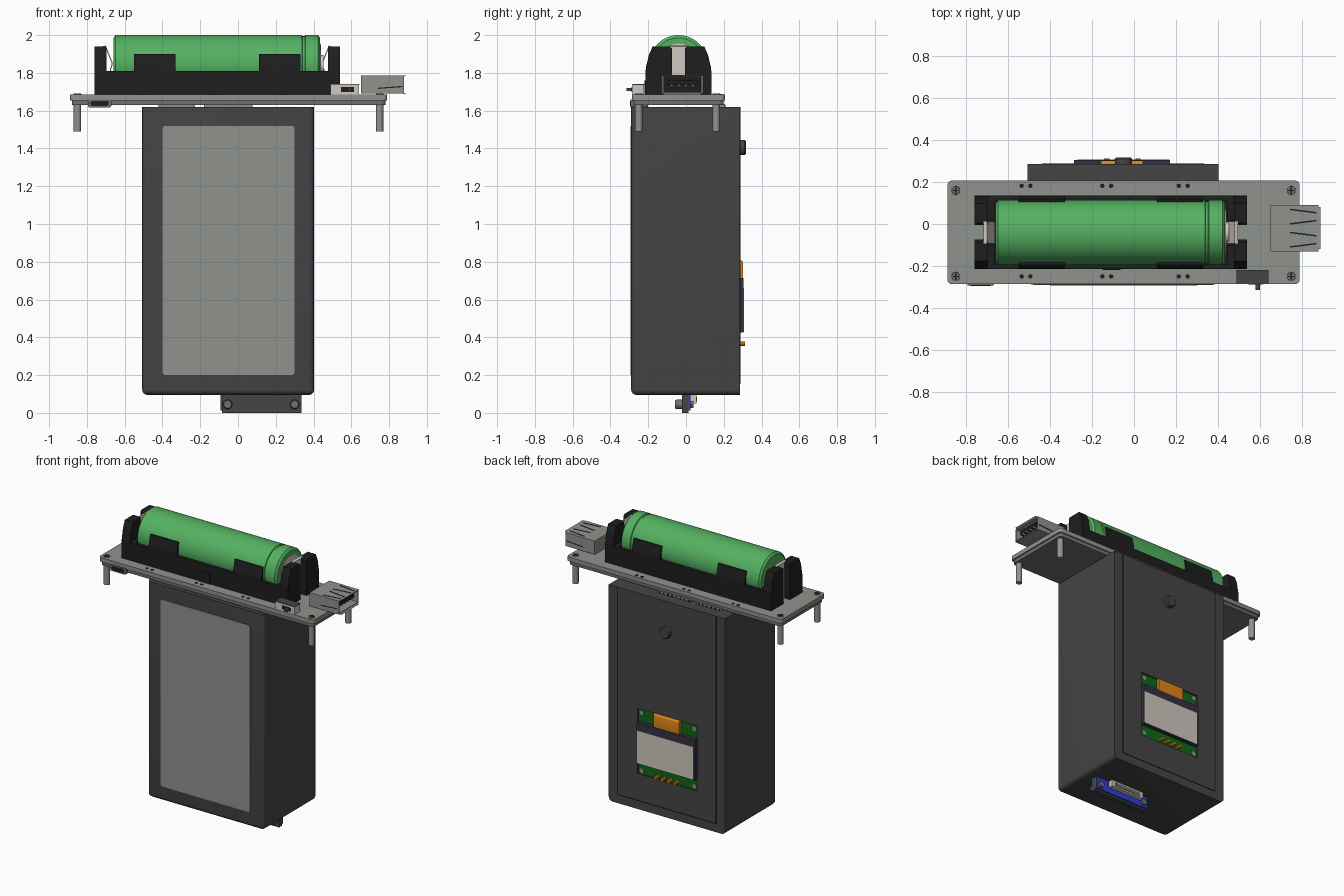
import bpy, bmesh, math
from mathutils import Matrix, Vector

cube = bpy.data.objects.get("Cube")
if cube:
    bpy.data.objects.remove(cube, do_unlink=True)


def material(name, r, g, b):
    m = bpy.data.materials.new(name)
    m.use_nodes = True
    m.diffuse_color = (r, g, b, 1)
    m.node_tree.nodes["Principled BSDF"].inputs["Base Color"].default_value = (r, g, b, 1)
    return m


CASE = material("dark grey plastic", .06, .06, .06)
BLACK = material("black plastic", .013, .013, .014)
GREY = material("light grey", .28, .29, .27)
MID = material("mid grey", .16, .16, .16)
GREEN = material("battery green", .09, .44, .12)
BEIGE = material("pale metal", .64, .58, .53)
BLUE = material("blue board", .03, .05, .6)
PCB = material("circuit green", .005, .13, .01)
ORANGE = material("orange film", .75, .24, .01)
GLASS = material("dark violet glass", .035, .03, .055)


def finish(name, bm, mat, smooth=False):
    bmesh.ops.recalc_face_normals(bm, faces=bm.faces)
    mesh = bpy.data.meshes.new(name)
    bm.to_mesh(mesh)
    bm.free()
    mesh.materials.append(mat)
    ob = bpy.data.objects.new(name, mesh)
    bpy.context.collection.objects.link(ob)
    if smooth:
        bpy.ops.object.select_all(action='DESELECT')
        ob.select_set(True)
        bpy.context.view_layer.objects.active = ob
        bpy.ops.object.shade_smooth_by_angle(angle=math.radians(35))
    return ob


def box(name, x, y, z, mat, bevel=0, pick=None):
    """Box from (min, max) pairs; pick chooses the edges to round."""
    bm = bmesh.new()
    size = [b - a for a, b in (x, y, z)]
    mid = Vector([(a + b) / 2 for a, b in (x, y, z)])
    bmesh.ops.create_cube(bm, size=1, matrix=Matrix.Translation(mid) @ Matrix.Diagonal((*size, 1)))
    if bevel:
        edges = [e for e in bm.edges if pick is None or pick(*[v.co for v in e.verts])]
        bmesh.ops.bevel(bm, geom=edges, offset=bevel, segments=4, affect='EDGES', profile=.5)
    return finish(name, bm, mat, bool(bevel))


def prism(name, pts, axis, lo, hi, mat):
    """Extrude a 2D outline along an axis; the other two axes stay in order."""
    bm = bmesh.new()

    def place(p, t):
        c = list(p)
        c.insert(axis, t)
        return bm.verts.new(c)
    face = bm.faces.new([place(p, lo) for p in pts])
    step = Vector((0, 0, 0))
    step[axis] = hi - lo
    new = bmesh.ops.extrude_face_region(bm, geom=[face])["geom"]
    bmesh.ops.translate(bm, vec=step, verts=[v for v in new if isinstance(v, bmesh.types.BMVert)])
    return finish(name, bm, mat)


def lathe(name, pts, axis, centre, mat, sides=24):
    """Spin (position, radius) points about an axis through centre."""
    bm = bmesh.new()
    rings = []
    for t, r in pts:
        ring = []
        for i in range(sides):
            a = math.tau * i / sides
            c = [centre[0] + r * math.cos(a), centre[1] + r * math.sin(a)]
            c.insert(axis, t)
            ring.append(bm.verts.new(c))
        rings.append(ring)
    for a, b in zip(rings, rings[1:]):
        for i in range(sides):
            j = (i + 1) % sides
            bm.faces.new((a[i], a[j], b[j], b[i]))
    bm.faces.new(rings[0])
    bm.faces.new(rings[-1])
    return finish(name, bm, mat, True)


def along(axis):
    return lambda a, b: abs(a[axis] - b[axis]) > 1e-4


# Case with rounded front and bottom, sharp back and top
case = box("case", (-.507, .403), (-.29, .287), (.095, 1.62), CASE, .028,
           lambda a, b: not (a.y > .2 and b.y > .2) and not (a.z > 1 and b.z > 1))
cutter = box("window_cutter", (-.29, .177), (.262, .4), (.345, .805), CASE)
cutter.hide_render = True
cutter.hide_viewport = True
cut = case.modifiers.new("window", 'BOOLEAN')
cut.operation = 'DIFFERENCE'
cut.object = cutter
cut.solver = 'EXACT'
box("front_panel", (-.4, .3), (-.294, -.286), (.2, 1.52), GREY, .018, along(1))
for i, x in enumerate((-.435, .333)):
    box(f"lid_seam_{i}", (x - .003, x + .003), (.284, .289), (.155, 1.62), BLACK)
box("lid_seam_bottom", (-.435, .333), (.284, .289), (.152, .158), BLACK)
lathe("back_button", [(.28, .04), (.31, .04), (.317, .034)], 1, (-.05, 1.405), CASE)

# Display module in the back window
box("display_board", (-.289, .176), (.255, .278), (.346, .804), PCB)
box("display_glass", (-.285, .172), (.27, .305), (.425, .715), GLASS)
box("display_face", (-.27, .17), (.3, .308), (.428, .66), BEIGE)
box("display_ribbon", (-.157, .043), (.27, .302), (.705, .808), ORANGE, .012, along(0))
for i in range(4):
    lathe(f"display_pin_{i}", [(.27, .012), (.312, .012)], 1, (-.13 + i * .05, .366), ORANGE, 8)
for x in (-.262, .15):
    for z in (.37, .778):
        lathe("display_hole", [(.27, .016), (.281, .016)], 1, (x, z), GREY, 12)

# Top board, lower layer, posts and screws
box("top_board", (-.89, .79), (-.287, .207), (1.655, 1.685), GREY, .022, along(2))
box("lower_board", (-.88, .78), (-.278, .198), (1.63, 1.655), MID, .022, along(2))
for x in (-.85, .75):
    for y in (-.25, .16):
        lathe("board_post", [(1.49, .02), (1.64, .02)], 2, (x, y), GREY, 16)
        lathe("screw_head", [(1.68, .022), (1.69, .02)], 2, (x, y), MID, 16)
        box("screw_slot", (x - .016, x + .016), (y - .003, y + .003), (1.688, 1.692), BLACK)
        box("screw_slot", (x - .003, x + .003), (y - .016, y + .016), (1.688, 1.692), BLACK)
for x in (-.515, -.13, .235):
    for dx in (-.021, .021):
        for y in (-.25, .182):
            lathe("board_hole", [(1.684, .011), (1.687, .011)], 2, (x + dx, y), BLACK, 8)
for x0, n in ((-.42, 6), (-.18, 8)):
    box("pin_header", (x0, x0 + n * .032), (.17, .206), (1.615, 1.636), GREY)
    for i in range(n):
        box("header_hole", (x0 + i * .032 + .01, x0 + i * .032 + .022), (.2, .208), (1.62, 1.631), BLACK)

# Battery with groove and end contact
CY, CZ = -.04, 1.845
lathe("battery", [(-.66, .14), (-.648, .155), (.338, .155), (.341, .149), (.354, .149),
                  (.357, .155), (.423, .155), (.435, .14)], 0, (CY, CZ), GREEN, 64)
lathe("battery_terminal", [(.43, .11), (.438, .11), (.439, .05), (.452, .05)], 0, (CY, CZ), BEIGE, 32)

# Battery holder: floor, walls, gripping tabs and split end posts
box("holder_floor", (-.7, .48), (-.21, .13), (1.68, 1.692), BLACK)
box("holder_notch", (-.15, -.065), (-.219, -.21), (1.685, 1.76), BLACK)
for side in (-1, 1):
    def out(pts):
        return [(CY + side * d, z) for d, z in pts]
    prism("holder_wall", out([(.175, 1.685), (.175, 1.81), (.152, 1.81), (.152, 1.685)]), 0, -.76, .54, BLACK)
    for x in (-.55, .11):
        prism("holder_tab", out([(.175, 1.8), (.172, 1.83), (.155, 1.9), (.143, 1.9), (.152, 1.8)]),
              0, x, x + .22, BLACK)
    for end in (-1, 1):
        a, b = sorted((-.11 + end * .65, -.11 + end * .587))
        prism("holder_post", out([(.175, 1.685), (.175, 1.8), (.158, 1.89), (.137, 1.94),
                                  (.045, 1.94), (.035, 1.93), (.035, 1.685)]), 0, a, b, BLACK)
        a, b = sorted((-.11 + end * .6, -.11 + end * .553))
        prism("holder_inner_post", out([(.17, 1.685), (.17, 1.81), (.06, 1.81), (.06, 1.685)]), 0, a, b, BLACK)

# Spring contacts, bent towards the battery
for end in (-1, 1):
    pts = [(.6, 1.69), (.607, 1.69), (.607, 1.94), (.59, 1.945), (.552, 1.85), (.57, 1.79),
           (.575, 1.79), (.558, 1.85), (.59, 1.93), (.6, 1.93)]
    prism("spring_contact", [(-.11 + end * d, z) for d, z in pts], 1, CY - .053, CY + .053, BEIGE)

# USB socket, open to the side
X, Y, Z = (.65, .88), (-.13, .09), (1.69, 1.785)
T = .008
box("socket_top", X, Y, (Z[1] - T, Z[1]), GREY)
box("socket_bottom", X, Y, (Z[0], Z[0] + T), GREY)
box("socket_back", (X[0], X[0] + .05), Y, Z, GREY)
box("socket_core", (.69, .71), (-.12, .08), (1.7, 1.78), BLACK)
box("socket_tongue", (.7, .865), (-.1, .06), (1.735, 1.76), BLACK)
for i, y in enumerate((Y[0], Y[1] - T)):
    box(f"socket_side_{i}", X, (y, y + T), Z, GREY)
for i in range(4):
    box(f"socket_pin_{i}", (.72, .866), (-.083 + i * .037, -.068 + i * .037), (1.73, 1.736), BEIGE)
for z, up in ((Z[1], 1), (Z[0], -1)):
    prism("socket_lip", [(.875, z - up * T), (.89, z + up * .004), (.875, z)], 1, Y[0] + .01, Y[1] - .01, GREY)
for c in (-.075, .035):
    for s in (-1, 1):
        prism("spring_slot", [(.745, c + s * .038), (.87, c + s * .022), (.87, c + s * .015),
                              (.745, c + s * .031)], 2, 1.783, 1.787, BLACK)
for y in (Y[0] - .001, Y[1] - .001):
    prism("side_slot", [(.74, 1.715), (.87, 1.725), (.87, 1.731), (.74, 1.721)], 1, y, y + .002, BLACK)

# Slide switch at the front edge
box("switch_body", (.49, .64), (-.285, -.222), (1.685, 1.738), BEIGE)
box("switch_cover", (.488, .642), (-.283, -.22), (1.737, 1.742), CASE)
box("switch_slot", (.545, .615), (-.288, -.28), (1.7, 1.725), BLACK)
box("switch_knob", (.58, .602), (-.314, -.28), (1.704, 1.721), CASE)

# Small charging port under the board
box("charge_port", (-.795, -.67), (-.293, -.2), (1.617, 1.66), MID, .012, along(1))
box("charge_port_hole", (-.78, -.685), (-.296, -.29), (1.626, 1.651), BLACK, .008, along(1))

# Sensor hanging below the case
box("sensor_block", (-.085, .335), (-.022, .012), (0, .11), CASE)
box("sensor_board", (-.092, .335), (.012, .024), (.012, .11), BLUE)
box("sensor_chip", (-.03, .23), (.02, .055), (.05, .11), BEIGE)
box("sensor_chip_recess", (0, .2), (.05, .058), (.06, .085), MID)
for x in (-.055, .3):
    lathe("sensor_screw", [(-.058, .02), (-.05, .025), (-.02, .025)], 1, (x, .045), MID, 16)
    lathe("sensor_nut", [(.02, .022), (.04, .022)], 1, (x, .045), MID, 6)
